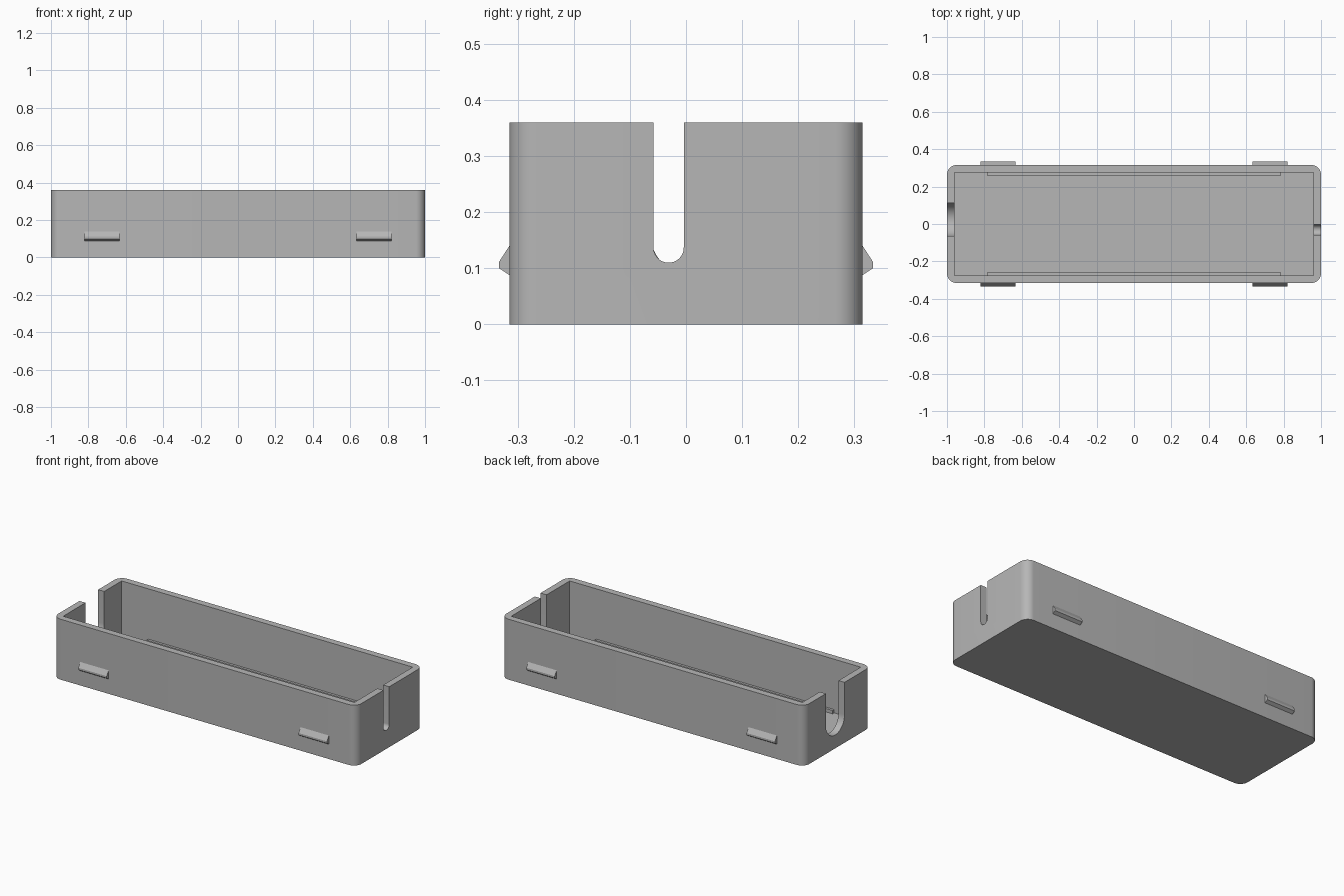
import bpy
import bmesh
import math
from mathutils import Vector

cube = bpy.data.objects.get("Cube")
if cube:
    bpy.data.objects.remove(cube, do_unlink=True)

LENGTH, WIDTH, HEIGHT = 2.0, 0.63, 0.36
WALL, FLOOR, CORNER = 0.04, 0.04, 0.05

grey = bpy.data.materials.new("light grey plastic")
grey.use_nodes = True
colour = (0.47, 0.47, 0.47, 1)
grey.diffuse_color = colour
grey.node_tree.nodes["Principled BSDF"].inputs["Base Color"].default_value = colour


def prism(name, points, push):
    """Extrude a closed outline along a vector."""
    bm = bmesh.new()
    face = bm.faces.new([bm.verts.new(p) for p in points])
    new = bmesh.ops.extrude_face_region(bm, geom=[face])["geom"]
    verts = [v for v in new if isinstance(v, bmesh.types.BMVert)]
    bmesh.ops.translate(bm, verts=verts, vec=Vector(push))
    bmesh.ops.recalc_face_normals(bm, faces=bm.faces)
    mesh = bpy.data.meshes.new(name)
    bm.to_mesh(mesh)
    bm.free()
    mesh.materials.append(grey)
    obj = bpy.data.objects.new(name, mesh)
    bpy.context.collection.objects.link(obj)
    return obj


def box(name, x, y, z):
    """Box from three (low, high) ranges."""
    outline = [(x[0], y[0], z[0]), (x[1], y[0], z[0]),
               (x[1], y[1], z[0]), (x[0], y[1], z[0])]
    return prism(name, outline, (0, 0, z[1] - z[0]))


def arc(cx, cy, radius, start, sweep, steps):
    angles = [math.radians(start + sweep * i / steps) for i in range(steps + 1)]
    return [(cx + radius * math.cos(a), cy + radius * math.sin(a)) for a in angles]


def slot_cutter(name, side, y, radius, bottom):
    """Round-bottomed cable slot, open at the top, through one end wall."""
    outline = arc(y, bottom + radius, radius, 180, 180, 24)
    outline += [(y + radius, HEIGHT + 0.1), (y - radius, HEIGHT + 0.1)]
    x = side * (LENGTH / 2 - WALL - 0.02)
    return prism(name, [(x, a, b) for a, b in outline], (side * 0.1, 0, 0))


# Tray body with rounded upright corners
outline = []
for i, (sx, sy) in enumerate([(1, 1), (-1, 1), (-1, -1), (1, -1)]):
    outline += arc(sx * (LENGTH / 2 - CORNER), sy * (WIDTH / 2 - CORNER),
                   CORNER, 90 * i, 90, 10)
tray = prism("tray_body", [(x, y, 0) for x, y in outline], (0, 0, HEIGHT))

# Cavity and the two cable slots
inner_x, inner_y = LENGTH / 2 - WALL, WIDTH / 2 - WALL
cutters = [
    box("cavity_cutter", (-inner_x, inner_x), (-inner_y, inner_y),
        (FLOOR, HEIGHT + 0.1)),
    slot_cutter("wide_slot_cutter", -1, 0.023, 0.088, 0.08),
    slot_cutter("narrow_slot_cutter", 1, -0.031, 0.027, 0.11),
]
bpy.context.view_layer.objects.active = tray
for cutter in cutters:
    cutter.hide_render = True
    mod = tray.modifiers.new(cutter.name, "BOOLEAN")
    mod.operation = "DIFFERENCE"
    mod.solver = "EXACT"
    mod.object = cutter
    bpy.ops.object.modifier_apply(modifier=mod.name)
    bpy.data.objects.remove(cutter, do_unlink=True)

bpy.ops.object.select_all(action="DESELECT")
tray.select_set(True)
bpy.ops.object.shade_smooth_by_angle(angle=math.radians(30))

# Inner rails and outer snap clips on both long walls
for side, label in ((-1, "front"), (1, "back")):
    y_wall = side * inner_y
    box(label + "_inner_rail", (-0.785, 0.785),
        sorted((y_wall, y_wall - side * 0.015)), (FLOOR, 0.06))
    profile = [(0.31, 0.088), (0.315, 0.088), (0.333, 0.1),
               (0.333, 0.112), (0.315, 0.14), (0.31, 0.14)]
    for x, end in ((-0.82, "right"), (0.633, "left")):
        prism(f"{label}_{end}_snap_clip",
              [(x, side * y, z) for y, z in profile], (0.187, 0, 0))
